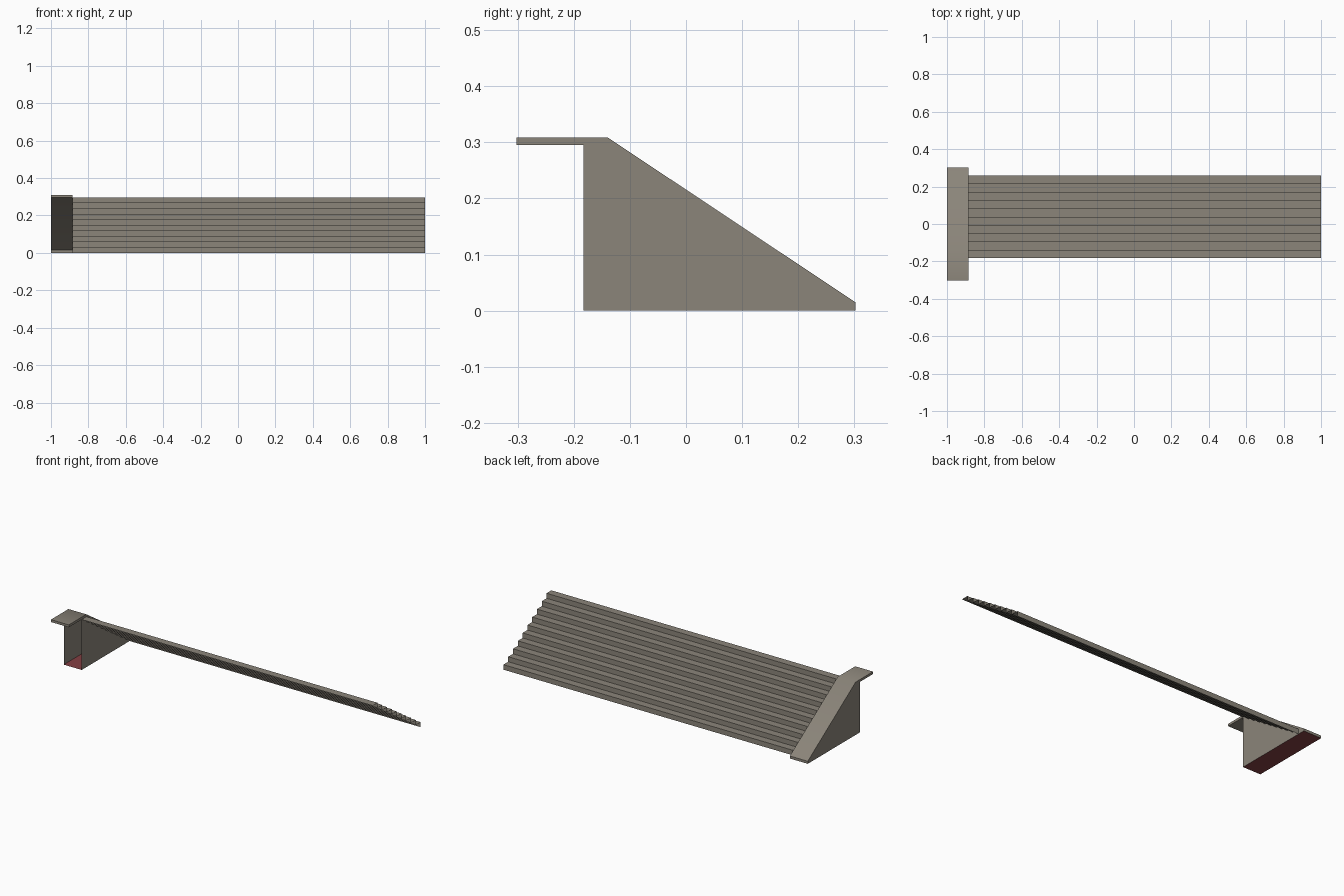
import bpy
import bmesh
import math

old = bpy.data.objects.get("Cube")
if old:
    bpy.data.objects.remove(old, do_unlink=True)


def make_material(name, rgb):
    mat = bpy.data.materials.new(name)
    mat.use_nodes = True
    color = (*rgb, 1.0)
    mat.diffuse_color = color
    bsdf = next(n for n in mat.node_tree.nodes if n.type == 'BSDF_PRINCIPLED')
    bsdf.inputs["Base Color"].default_value = color
    bsdf.inputs["Roughness"].default_value = 0.8
    return mat


stone = make_material("warm grey stone", (0.26, 0.235, 0.195))
red = make_material("dark red base", (0.23, 0.05, 0.055))


def sweep(name, profile, x0, x1, capped, materials):
    """Sweep an open (y, z) profile along x, optionally closing both ends."""
    bm = bmesh.new()
    left = [bm.verts.new((x0, y, z)) for y, z in profile]
    right = [bm.verts.new((x1, y, z)) for y, z in profile]
    for i in range(len(profile) - 1):
        bm.faces.new((left[i], left[i + 1], right[i + 1], right[i]))
    if capped:
        bm.faces.new(right)
        bm.faces.new(left[::-1])
    bm.normal_update()
    mesh = bpy.data.meshes.new(name)
    bm.to_mesh(mesh)
    bm.free()
    obj = bpy.data.objects.new(name, mesh)
    bpy.context.collection.objects.link(obj)
    for mat in materials:
        mesh.materials.append(mat)
    return obj


FRONT, WALL_X, TOP = -0.183, -0.884, 0.295

# Stair sheet: ten risers and treads climbing towards the front
STEPS, FOOT = 10, 0.26
run, rise = (FOOT - FRONT) / STEPS, TOP / STEPS
steps = [(FOOT, 0)]
for i in range(STEPS):
    steps.append((FOOT - i * run, (i + 1) * rise))
    steps.append((FOOT - (i + 1) * run, (i + 1) * rise))
sweep("stair_steps", steps, WALL_X, 1.0, False, [stone])

# Side wall: hollow ramp with an overhanging ledge, open at the front
wall_profile = [(FRONT, 0), (0.302, 0), (0.302, 0.015), (-0.14, 0.309),
                (-0.302, 0.309), (-0.302, TOP), (FRONT, TOP)]
wall = sweep("side_wall", wall_profile, -1.0, WALL_X, True, [stone, red])

# Red floor of the wall
for face in wall.data.polygons:
    if face.normal.z < -0.9 and face.center.z < 0.01:
        face.material_index = 1

# Soft bend between the ramp and the ledge
bpy.ops.object.select_all(action='DESELECT')
wall.select_set(True)
bpy.context.view_layer.objects.active = wall
bpy.ops.object.shade_smooth_by_angle(angle=math.radians(40))
